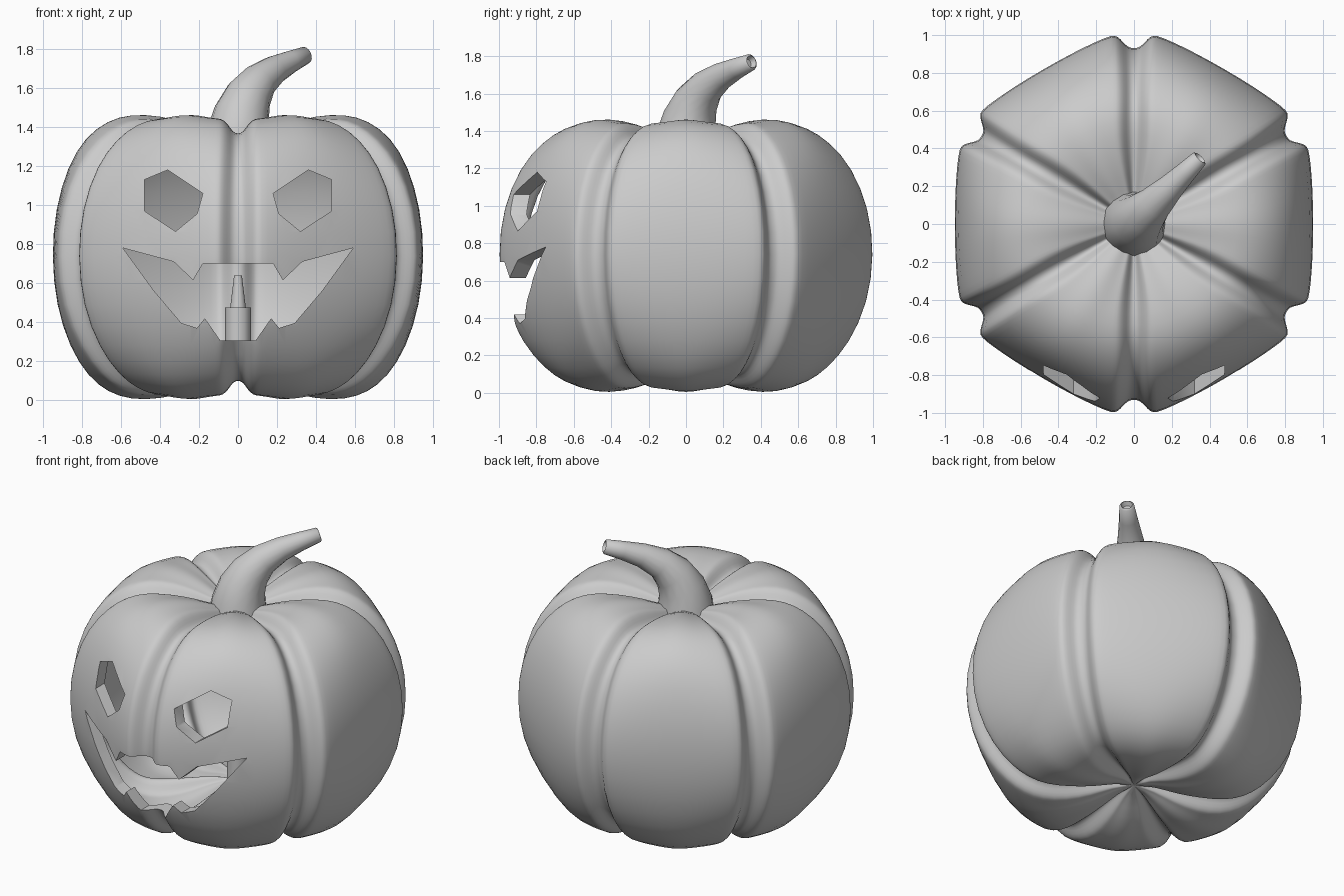
import bpy, bmesh, math
from mathutils import Vector

if "Cube" in bpy.data.objects:
    bpy.data.objects.remove(bpy.data.objects["Cube"])

SECTOR = math.pi / 6  # half a lobe

# lobe centre profile (radius, height), bottom pole to top pole
PROFILE = [(0, .12), (.12, .10), (.25, .04), (.4, .005), (.55, 0), (.67, .04), (.77, .12),
           (.865, .27), (.935, .49), (.957, .74), (.938, .98), (.875, 1.2), (.785, 1.35),
           (.67, 1.435), (.55, 1.468), (.4, 1.46), (.25, 1.42), (.12, 1.36), (0, 1.33)]
# from seam to lobe centre: width, widest angle share, lip amount, groove amount
COLUMNS = [(0, 0, 0, 1), (.03, .12, 0, .9), (.055, .24, .35, .4), (.085, .36, .9, .05),
           (.11, .46, 1, 0), (.18, .62, .7, 0), (.31, .8, .25, 0), (9, 1, 0, 0)]


def finish(bm, name, angle=35):
    bmesh.ops.recalc_face_normals(bm, faces=bm.faces)
    return to_object(bm, name, angle)


def to_object(bm, name, angle=35):
    mesh = bpy.data.meshes.new(name)
    bm.to_mesh(mesh)
    bm.free()
    ob = bpy.data.objects.new(name, mesh)
    bpy.context.collection.objects.link(ob)
    select(ob)
    if angle:
        bpy.ops.object.shade_smooth_by_angle(angle=math.radians(angle))
    return ob


def select(ob):
    bpy.ops.object.select_all(action='DESELECT')
    ob.select_set(True)
    bpy.context.view_layer.objects.active = ob


def bridge(bm, a, b):
    n = len(a)
    for i in range(n):
        j = (i + 1) % n
        bm.faces.new((a[i], a[j], b[j], b[i]))


def shell(bm, inset, flip):
    """Lobed closed surface, moved inward by inset."""
    rings = []
    for k in range(1, len(PROFILE) - 1):
        r, z = PROFILE[k]
        a, b = PROFILE[k - 1], PROFILE[k + 1]
        n = Vector((b[1] - a[1], a[0] - b[0])).normalized()
        c = max(n.x, 0) ** 8
        fade = min(1, r / .3)
        lip = .06 * c - .02 * (1 - c) * fade
        groove = -.015 * c - .1 * (1 - c) * fade
        ring = []
        for s in range(6):
            seam = math.pi / 2 + s * 2 * SECTOR
            half = [(min(w / r, f * SECTOR), l * lip + g * groove) for w, f, l, g in COLUMNS]
            half += [(2 * SECTOR - d, o) for d, o in half[-2:0:-1]]
            for d, o in half:
                rr, zz = r + n.x * (o - inset), z + n.y * (o - inset)
                ring.append(bm.verts.new((rr * math.cos(seam + d), rr * math.sin(seam + d), zz)))
        rings.append(ring)
    faces_before = set(bm.faces)
    for a, b in zip(rings, rings[1:]):
        bridge(bm, a, b)
    low = bm.verts.new((0, 0, PROFILE[0][1] + inset))
    top = bm.verts.new((0, 0, PROFILE[-1][1] - inset))
    n = len(rings[0])
    for i in range(n):
        j = (i + 1) % n
        bm.faces.new((low, rings[0][j], rings[0][i]))
        bm.faces.new((rings[-1][i], rings[-1][j], top))
    if flip:
        bmesh.ops.reverse_faces(bm, faces=[f for f in bm.faces if f not in faces_before])


def cutter(name, outline):
    """Prism through the front wall."""
    bm = bmesh.new()
    a = [bm.verts.new((x, -1.3, z)) for x, z in outline]
    b = [bm.verts.new((x, -.35, z)) for x, z in outline]
    bridge(bm, a, b)
    bm.faces.new(a)
    bm.faces.new(b[::-1])
    ob = finish(bm, name, 0)
    ob.hide_render = True
    return ob


# hollow pumpkin body
bm = bmesh.new()
shell(bm, 0, False)
shell(bm, .08, True)
body = to_object(bm, "pumpkin_body", 0)
body.modifiers.new("smooth", 'SUBSURF').levels = 1

# carved eyes and mouth
eye = [(.18, 1.06), (.36, 1.18), (.48, 1.13), (.48, .97), (.32, .865), (.21, .955)]
upper = [(.59, .78), (.33, .71), (.23, .615), (.18, .70)]
lower = [(.09, .305), (.17, .42), (.21, .37), (.29, .395), (.43, .56)]
right = lower + upper
mouth = right + [(-x, z) for x, z in reversed(right)]
cutters = [cutter("eye_cutter_right", eye),
           cutter("eye_cutter_left", [(-x, z) for x, z in eye]),
           cutter("mouth_cutter", mouth)]
for c in cutters:
    m = body.modifiers.new(c.name, 'BOOLEAN')
    m.operation, m.solver, m.object = 'DIFFERENCE', 'EXACT', c
select(body)
for m in list(body.modifiers):
    bpy.ops.object.modifier_apply(modifier=m.name)
for c in cutters:
    bpy.data.objects.remove(c)
bpy.ops.object.shade_smooth_by_angle(angle=math.radians(40))

# bent stem with a dimpled tip: offset along the diagonal, height, radius
path = [(0, 1.26, .18), (.005, 1.38, .163), (.02, 1.47, .143), (.055, 1.56, .12),
        (.11, 1.635, .095), (.19, 1.695, .073), (.27, 1.735, .057), (.345, 1.768, .045)]
points = [Vector((d, d, z)) for d, z, r in path]
bm = bmesh.new()
side = Vector((1, -1, 0)).normalized()


def stem_ring(p, tangent, r):
    up = tangent.cross(side).normalized()
    return [bm.verts.new(p + r * (math.cos(t) * side + math.sin(t) * up))
            for t in (i * math.tau / 16 for i in range(16))]


rings = []
for i, p in enumerate(points):
    tangent = (points[min(i + 1, len(points) - 1)] - points[max(i - 1, 0)]).normalized()
    rings.append(stem_ring(p, tangent, path[i][2]))
rings.append(stem_ring(points[-1] + .008 * tangent, tangent, .034))
rings.append(stem_ring(points[-1] - .02 * tangent, tangent, .022))
for a, b in zip(rings, rings[1:]):
    bridge(bm, a, b)
bm.faces.new(rings[0])
bm.faces.new(rings[-1])
finish(bm, "stem", 50)


# candle and its flame inside
def tapered(name, r1, r2, z1, z2):
    bm = bmesh.new()
    bmesh.ops.create_cone(bm, cap_ends=True, segments=12, radius1=r1, radius2=r2, depth=z2 - z1)
    bmesh.ops.translate(bm, verts=bm.verts, vec=(0, 0, (z1 + z2) / 2))
    return finish(bm, name)


tapered("candle", .066, .066, .17, .475)
tapered("candle_flame", .04, .02, .475, .64)
